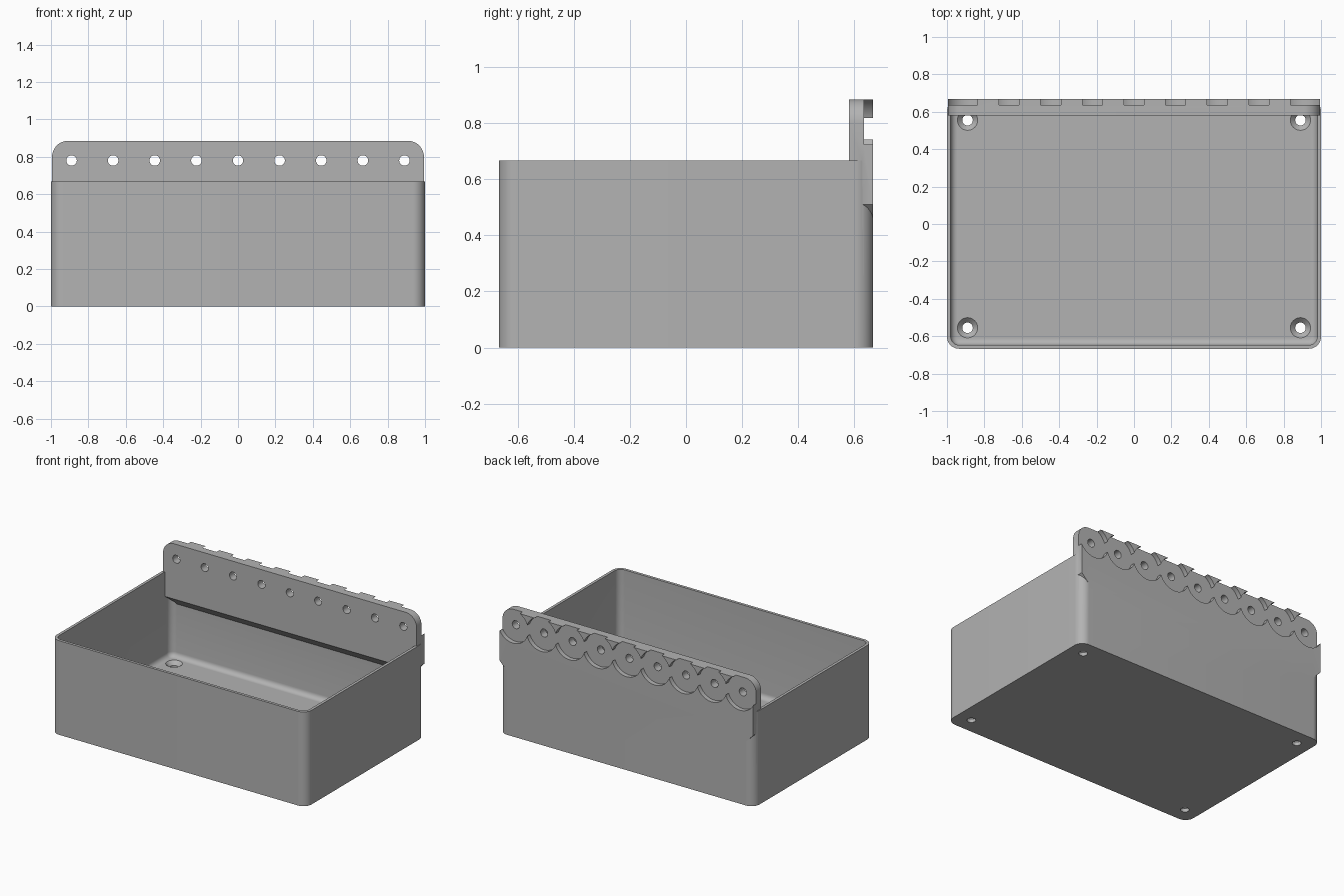
import bpy, bmesh, math
from mathutils import Matrix

if "Cube" in bpy.data.objects:
    bpy.data.objects.remove(bpy.data.objects["Cube"], do_unlink=True)

grey = bpy.data.materials.new("plain_grey")
grey.use_nodes = True
colour = (0.45, 0.45, 0.45, 1)
grey.diffuse_color = colour
grey.node_tree.nodes["Principled BSDF"].inputs["Base Color"].default_value = colour

HALF_X, HALF_Y, HEIGHT = 1.0, 0.667, 0.667
WALL, FLOOR = 0.02, 0.05
PLATE_FRONT, PLATE_X, PLATE_TOP = 0.58, 0.994, 0.885
HOLE_R, PITCH, HOLE_Z = 0.028, 0.2225, 0.78


def make_object(name, bm):
    bmesh.ops.recalc_face_normals(bm, faces=bm.faces)
    mesh = bpy.data.meshes.new(name)
    bm.to_mesh(mesh)
    bm.free()
    mesh.materials.append(grey)
    ob = bpy.data.objects.new(name, mesh)
    bpy.context.collection.objects.link(ob)
    return ob


def prism(name, points, vector, fillet=0):
    """Extrude a closed outline; optionally round the edges of the first cap."""
    bm = bmesh.new()
    base = bm.faces.new([bm.verts.new(p) for p in points])
    rim = list(base.edges)
    new = bmesh.ops.extrude_face_region(bm, geom=[base], use_keep_orig=True)
    moved = [v for v in new["geom"] if isinstance(v, bmesh.types.BMVert)]
    bmesh.ops.translate(bm, verts=moved, vec=vector)
    bmesh.ops.recalc_face_normals(bm, faces=bm.faces)
    if fillet:
        bmesh.ops.bevel(bm, geom=rim, offset=fillet, segments=6,
                        profile=0.5, affect='EDGES')
    return make_object(name, bm)


def cone(name, place, r1, r2, depth, along_y=False):
    bm = bmesh.new()
    turn = Matrix.Rotation(math.pi / 2, 4, 'X') if along_y else Matrix()
    bmesh.ops.create_cone(bm, cap_ends=True, segments=64, radius1=r1, radius2=r2,
                          depth=depth, matrix=Matrix.Translation(place) @ turn)
    return make_object(name, bm)


def arc(cx, cy, r, start, steps=12):
    return [(cx + r * math.cos(a), cy + r * math.sin(a))
            for a in (start + i * math.pi / 2 / steps for i in range(steps + 1))]


def rounded_rect(hx, hy, r, z):
    corners = ((1, 1), (-1, 1), (-1, -1), (1, -1))
    return [(x, y, z) for i, (sx, sy) in enumerate(corners)
            for x, y in arc(sx * (hx - r), sy * (hy - r), r, i * math.pi / 2)]


def boolean(target, tool, operation):
    tool.hide_render = True
    mod = target.modifiers.new("cut", 'BOOLEAN')
    mod.operation, mod.solver, mod.object = operation, 'EXACT', tool
    bpy.context.view_layer.objects.active = target
    bpy.ops.object.modifier_apply(modifier=mod.name)
    bpy.data.objects.remove(tool, do_unlink=True)


# open bin with a filleted floor
bin_body = prism("storage_bin", rounded_rect(HALF_X, HALF_Y, 0.065, 0), (0, 0, HEIGHT))
cavity = prism("cavity", rounded_rect(HALF_X - WALL, HALF_Y - WALL, 0.045, FLOOR),
               (0, 0, 1), fillet=0.035)
boolean(bin_body, cavity, 'DIFFERENCE')

# mounting plate: rounded top corners, chamfered ears, sloped inner underside
corner = 0.085
cx, cz = PLATE_X - corner, PLATE_TOP - corner
outline = arc(cx, cz, corner, 0) + arc(-cx, cz, corner, math.pi / 2)
outline += [(-PLATE_X, 0.51), (-0.935, 0.45), (-0.935, 0.42),
            (0.935, 0.42), (0.935, 0.45), (PLATE_X, 0.51)]
plate = prism("mounting_plate", [(x, PLATE_FRONT, z) for x, z in outline],
              (0, HALF_Y - PLATE_FRONT, 0))
inner = HALF_Y - WALL
wedge = [(0.5, 0.573), (0.5, 0.3), (inner, 0.3), (inner, 0.426)]
boolean(plate, prism("wedge", [(-0.98, y, z) for y, z in wedge], (1.96, 0, 0)),
        'DIFFERENCE')
boolean(bin_body, plate, 'UNION')

# row of overlapping round recesses on the back, each with a through hole
for i in range(-4, 5):
    x = i * PITCH
    boolean(bin_body, cone("recess", (x, 0.735, HOLE_Z), 0.118, 0.118, 0.2, True),
            'DIFFERENCE')
    boolean(bin_body, cone("hole", (x, 0.6, HOLE_Z), HOLE_R, HOLE_R, 0.3, True),
            'DIFFERENCE')

# countersunk floor holes in the four corners
for sx in (-1, 1):
    for sy in (-1, 1):
        x, y = sx * 0.89, sy * 0.555
        boolean(bin_body, cone("drill", (x, y, 0), HOLE_R, HOLE_R, 0.2), 'DIFFERENCE')
        boolean(bin_body, cone("sink", (x, y, 0.036), HOLE_R - 0.003, 0.055, 0.03),
                'DIFFERENCE')

# smooth shading with sharp corners
bpy.ops.object.select_all(action='DESELECT')
bin_body.select_set(True)
bpy.context.view_layer.objects.active = bin_body
bpy.ops.object.shade_smooth_by_angle(angle=math.radians(30))
